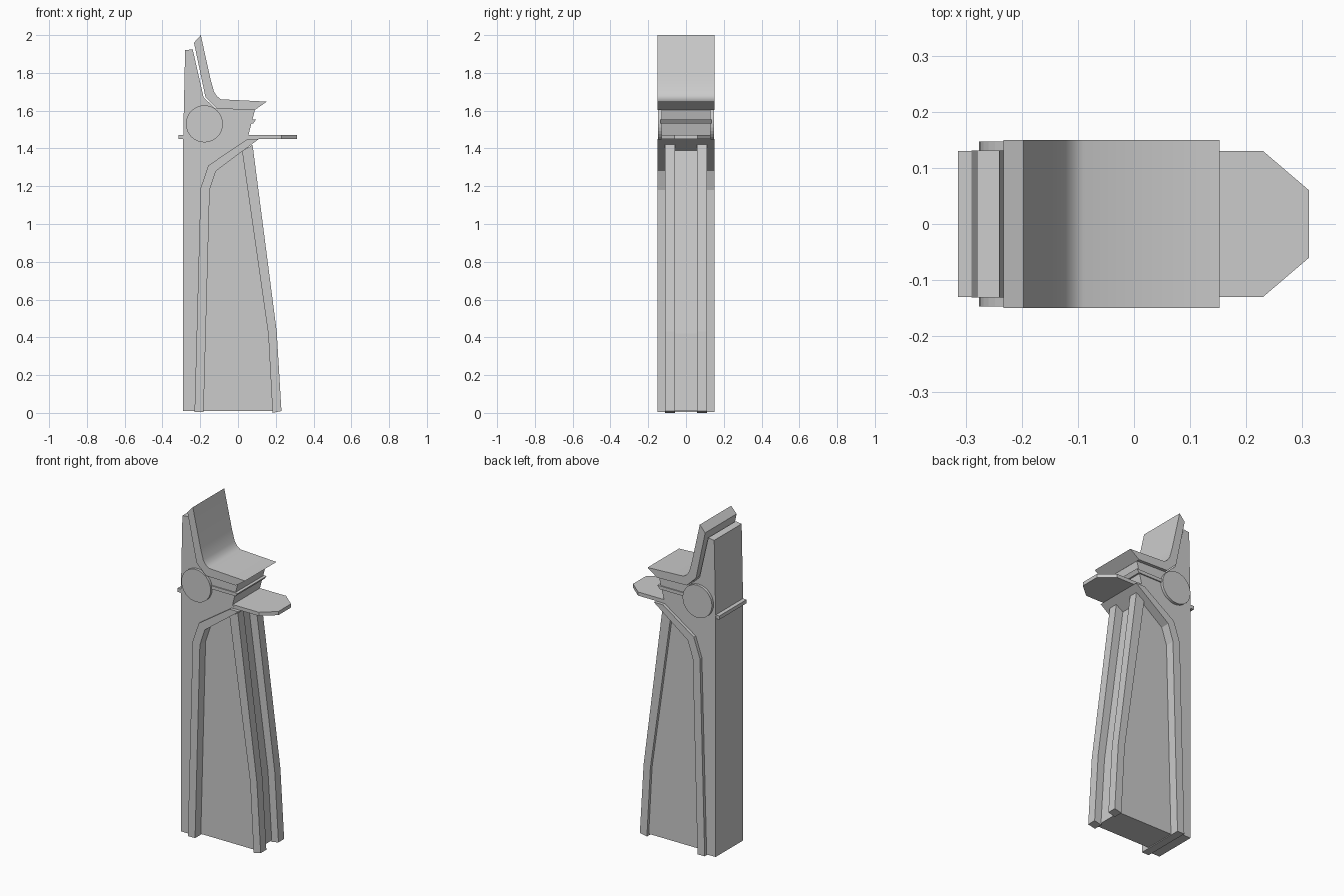
import bpy, bmesh, math


def add_object(name, bm):
    bmesh.ops.recalc_face_normals(bm, faces=bm.faces)
    mesh = bpy.data.meshes.new(name)
    bm.to_mesh(mesh)
    bm.free()
    ob = bpy.data.objects.new(name, mesh)
    bpy.context.collection.objects.link(ob)
    return ob


def prism(name, pts, a, b, axis="y"):
    """Extrude a 2D outline: (x, z) along y, or (x, y) along z, from a to b."""
    bm = bmesh.new()
    place = (lambda p: (p[0], a, p[1])) if axis == "y" else (lambda p: (p[0], p[1], a))
    face = bm.faces.new([bm.verts.new(place(p)) for p in pts])
    res = bmesh.ops.extrude_face_region(bm, geom=[face])
    moved = [v for v in res["geom"] if isinstance(v, bmesh.types.BMVert)]
    d = b - a
    bmesh.ops.translate(bm, verts=moved, vec=(0, d, 0) if axis == "y" else (0, 0, d))
    return add_object(name, bm)


# Rear column with the neck under the seat
prism("rear_column", [
    (-0.29, 0.01), (-0.20, 0.01), (-0.17, 1.18), (-0.13, 1.29), (0.08, 1.44),
    (0.055, 1.47), (0.09, 1.605), (-0.12, 1.612), (-0.182, 1.67),
    (-0.24, 1.925), (-0.28, 1.92), (-0.29, 1.46)], -0.131, 0.131)

# Recessed side panels
prism("core_panel", [
    (-0.22, 0.01), (0.185, 0.01), (0.16, 0.42), (0.03, 1.39), (0.0, 1.39),
    (-0.13, 1.28), (-0.17, 1.18)], -0.095, 0.095)

# Raised bent band separating column and panel
prism("bent_band", [
    (-0.23, 0.005), (-0.182, 0.005), (-0.15, 1.18), (-0.117, 1.28),
    (0.11, 1.45), (0.05, 1.45), (-0.157, 1.31), (-0.198, 1.19)], -0.15, 0.15)

# Pair of front rails
for side, label in ((-1, "near"), (1, "far")):
    prism("front_rail_" + label, [
        (0.183, 0.0), (0.23, 0.01), (0.205, 0.43), (0.077, 1.42), (0.022, 1.385),
        (0.16, 0.42)], side * 0.058, side * 0.112)

# Flat tray through the neck
prism("tray", [
    (-0.314, -0.13), (0.23, -0.13), (0.312, -0.06), (0.312, 0.06),
    (0.23, 0.13), (-0.314, 0.13)], 1.45, 1.472, "z")

# Belt around the neck
prism("neck_belt", [
    (-0.15, 1.532), (0.08, 1.532), (0.095, 1.552), (-0.15, 1.552)], -0.138, 0.138)

# Pivot disc showing on both sides
prism("pivot_disc", [
    (-0.178 + 0.098 * math.cos(i * math.tau / 32), 1.53 + 0.098 * math.sin(i * math.tau / 32))
    for i in range(32)], -0.147, 0.147)

# Upper seat with rounded inner corner
seat = prism("upper_seat", [
    (-0.233, 1.96), (-0.197, 2.0), (-0.145, 1.765), (-0.127, 1.70), (-0.112, 1.677),
    (-0.09, 1.66), (0.152, 1.648), (0.09, 1.604), (-0.11, 1.61), (-0.172, 1.67)],
    -0.15, 0.15)
bpy.context.view_layer.objects.active = seat
seat.select_set(True)
bpy.ops.object.shade_smooth_by_angle(angle=math.radians(35))
